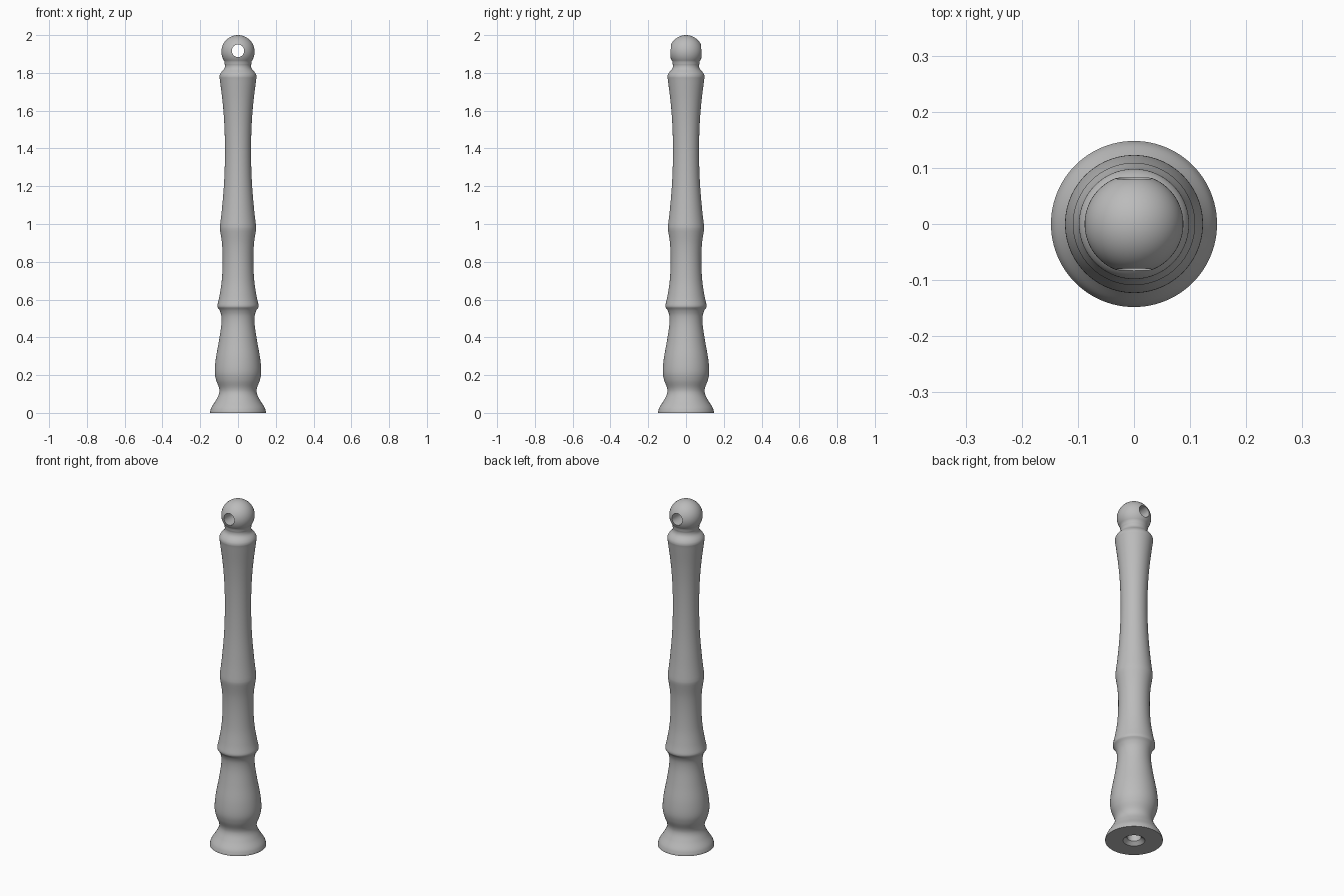
import bpy, bmesh, math
from mathutils import Vector

if "Cube" in bpy.data.objects:
    bpy.data.objects.remove(bpy.data.objects["Cube"], do_unlink=True)

grey = bpy.data.materials.new("plain grey")
grey.use_nodes = True
colour = (0.5, 0.5, 0.5, 1)
grey.diffuse_color = colour
grey.node_tree.nodes["Principled BSDF"].inputs["Base Color"].default_value = colour

SIDES = 96
BALL_Z, BALL_R = 1.912, 0.088


def smooth_run(pts, steps=6):
    """Catmull-Rom curve through (radius, height) points."""
    p = [Vector(q) for q in pts]
    p = [2 * p[0] - p[1]] + p + [2 * p[-1] - p[-2]]
    out = []
    for a, b, c, d in zip(p, p[1:], p[2:], p[3:]):
        for i in range(steps):
            t = i / steps
            out.append(0.5 * (2 * b + (c - a) * t + (2 * a - 5 * b + 4 * c - d) * t * t
                              + (3 * b - a - 3 * c + d) * t ** 3))
    return out + [p[-2]]


def lathe(name, profile):
    """Turn a (radius, height) profile around z."""
    bm = bmesh.new()
    verts = [bm.verts.new((r, 0, z)) for r, z in profile]
    edges = [bm.edges.new(pair) for pair in zip(verts, verts[1:])]
    bmesh.ops.spin(bm, geom=verts + edges, axis=(0, 0, 1), cent=(0, 0, 0),
                   angle=math.tau, steps=SIDES)
    bmesh.ops.remove_doubles(bm, verts=bm.verts, dist=1e-5)
    bmesh.ops.recalc_face_normals(bm, faces=bm.faces)
    mesh = bpy.data.meshes.new(name)
    bm.to_mesh(mesh)
    bm.free()
    obj = bpy.data.objects.new(name, mesh)
    bpy.context.collection.objects.link(obj)
    mesh.materials.append(grey)
    return obj


# Countersunk blind bore in the underside, then the foot
profile = [(0, 0.3), (0.036, 0.3), (0.036, 0.018), (0.056, 0), (0.148, 0)]
# Each run is smooth; runs meet at the turned ridges
runs = [
    # foot, belly and neck below the first ridge
    [(0.148, 0.008), (0.14, 0.03), (0.118, 0.065), (0.101, 0.1), (0.1, 0.13),
     (0.116, 0.175), (0.123, 0.22), (0.117, 0.29), (0.101, 0.38), (0.089, 0.46),
     (0.088, 0.51), (0.096, 0.54), (0.109, 0.56)],
    # lower grip
    [(0.109, 0.57), (0.098, 0.62), (0.086, 0.7), (0.081, 0.8), (0.084, 0.89),
     (0.096, 0.975)],
    # long upper grip
    [(0.096, 0.985), (0.084, 1.09), (0.073, 1.23), (0.069, 1.38), (0.072, 1.52),
     (0.081, 1.64), (0.095, 1.755), (0.098, 1.782), (0.091, 1.8),
     (0.074, 1.82), (0.069, 1.836), (0.071, 1.85)],
]
for run in runs:
    profile += [tuple(v) for v in smooth_run(run)]

# Ball head
start = math.asin((1.86 - BALL_Z) / BALL_R)
for i in range(25):
    a = start + (math.pi / 2 - start) * i / 24
    profile.append((max(0, BALL_R * math.cos(a)), BALL_Z + BALL_R * math.sin(a)))
handle = lathe("turned_handle", profile)

# Cord hole through the ball, front to back
bpy.ops.mesh.primitive_cylinder_add(vertices=48, radius=0.033, depth=0.4,
                                    location=(0, 0, 1.917),
                                    rotation=(math.pi / 2, 0, 0))
cutter = bpy.context.object
cutter.name = "cord_hole_cutter"
cutter.hide_render = True
cutter.data.materials.append(grey)
cut = handle.modifiers.new("cord hole", "BOOLEAN")
cut.operation, cut.solver, cut.object = "DIFFERENCE", "EXACT", cutter

bpy.ops.object.select_all(action="DESELECT")
handle.select_set(True)
bpy.context.view_layer.objects.active = handle
bpy.ops.object.modifier_apply(modifier=cut.name)
bpy.data.objects.remove(cutter, do_unlink=True)
bpy.ops.object.shade_smooth_by_angle(angle=math.radians(35))
